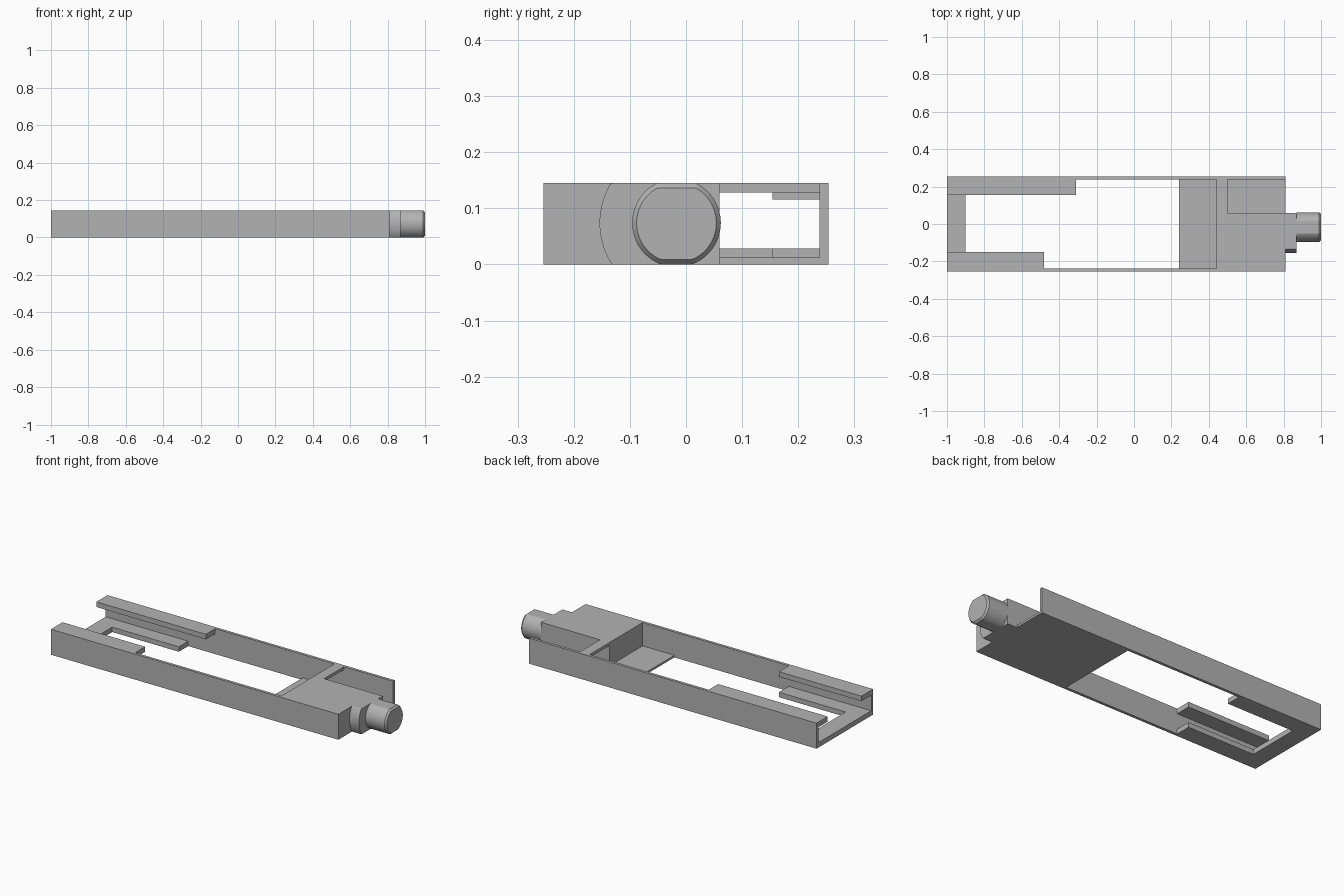
import bpy, bmesh, math

cube = bpy.data.objects.get("Cube")
if cube:
    bpy.data.objects.remove(cube, do_unlink=True)

grey = bpy.data.materials.new("plain_grey")
grey.use_nodes = True
colour = (0.45, 0.45, 0.45, 1)
grey.diffuse_color = colour
grey.node_tree.nodes["Principled BSDF"].inputs["Base Color"].default_value = colour


def finish(name, bm):
    bmesh.ops.recalc_face_normals(bm, faces=bm.faces)
    mesh = bpy.data.meshes.new(name)
    bm.to_mesh(mesh)
    bm.free()
    mesh.materials.append(grey)
    obj = bpy.data.objects.new(name, mesh)
    bpy.context.collection.objects.link(obj)
    return obj


def box(name, xs, ys, zs):
    bm = bmesh.new()
    bmesh.ops.create_cube(bm, size=1)
    for v in bm.verts:
        for i, (a, b) in enumerate((xs, ys, zs)):
            v.co[i] = a if v.co[i] < 0 else b
    return finish(name, bm)


def lathe_x(name, rings, y_max):
    """Round bar along x, trimmed flat above, below and at y_max.
    Each ring is (x, radius, inset of the flats)."""
    bm = bmesh.new()
    n = 96
    loops = []
    for x, r, inset in rings:
        loop = []
        for k in range(n):
            a = 2 * math.pi * k / n
            y = min(AXIS_Y + r * math.cos(a), y_max)
            z = min(max(AXIS_Z + r * math.sin(a), inset), TOP - inset)
            loop.append(bm.verts.new((x, y, z)))
        loops.append(loop)
    for a, b in zip(loops, loops[1:]):
        for k in range(n):
            j = (k + 1) % n
            bm.faces.new((a[k], a[j], b[j], b[k]))
    bm.faces.new(loops[0])
    bm.faces.new(loops[-1])
    bmesh.ops.remove_doubles(bm, verts=bm.verts, dist=1e-5)
    obj = finish(name, bm)
    bpy.ops.object.select_all(action="DESELECT")
    obj.select_set(True)
    bpy.context.view_layer.objects.active = obj
    bpy.ops.object.shade_smooth_by_angle(angle=math.radians(25))
    return obj


TOP = 0.145
OUT, IN = 0.254, 0.238      # outer and inner faces of the side walls
LEFT, RIGHT = -1.0, 0.81    # ends of the frame
LIP_END = -0.48
FLOOR, LIP = 0.012, 0.028
AXIS_Y, AXIS_Z = -0.017, 0.074
SLOT = 0.06                 # edge of the open pocket

# Side walls with upper and lower lips
for side, s, inner, upper_end in (("front", -1, 0.15, LIP_END), ("back", 1, 0.154, -0.31)):
    wall = sorted((s * OUT, s * IN))
    lip = sorted((s * IN, s * inner))
    box(side + "_wall", (LEFT, RIGHT), wall, (0, TOP))
    box(side + "_lower_lip", (LEFT, LIP_END), lip, (0, LIP))
    box(side + "_upper_lip", (LEFT, upper_end), lip, (0.116, TOP))

# Cross pieces
box("end_strip", (LEFT, -0.9), (-0.15, 0.154), (0, LIP))
box("floor_plate", (0.24, RIGHT), (-IN, IN), (0, FLOOR))

# Solid end block, with a bridge over the pocket tunnel
box("end_block", (0.44, RIGHT), (-IN, SLOT), (FLOOR, TOP))
box("pocket_bridge", (0.44, 0.5), (SLOT, IN), (0.128, TOP))

# Trimmed collar and bevelled knob
lathe_x("collar", [(RIGHT, 0.137, 0), (0.87, 0.137, 0)], SLOT)
lathe_x("knob", [(0.87, 0.079, 0), (0.99, 0.079, 0), (1.0, 0.071, 0.009)], 1)
